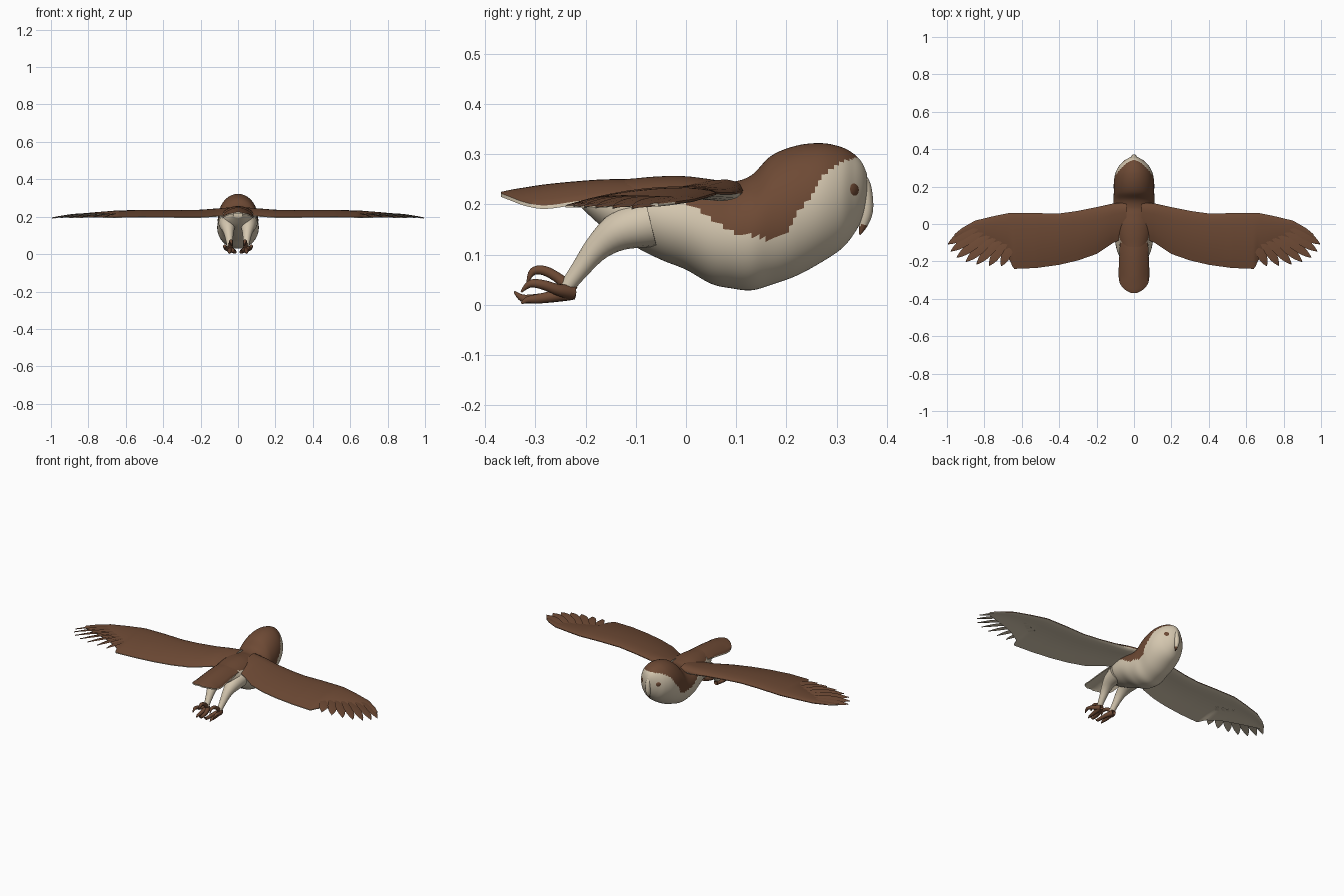
import bpy, bmesh, math
from mathutils import Vector

if "Cube" in bpy.data.objects:
    bpy.data.objects.remove(bpy.data.objects["Cube"])


def material(name, rgb):
    m = bpy.data.materials.new(name)
    m.diffuse_color = (*rgb, 1)
    m.use_nodes = True
    m.node_tree.nodes["Principled BSDF"].inputs["Base Color"].default_value = m.diffuse_color
    return m


BROWN = material("brown plumage", (0.155, 0.068, 0.035))
CREAM = material("cream plumage", (0.66, 0.57, 0.43))


def interp(table, t):
    """Piecewise linear lookup in rows of (t, values...)."""
    if t <= table[0][0]:
        return table[0][1:]
    for a, b in zip(table, table[1:]):
        if t <= b[0]:
            f = (t - a[0]) / (b[0] - a[0])
            return [p + (q - p) * f for p, q in zip(a[1:], b[1:])]
    return table[-1][1:]


def smooth_rows(rows, n):
    """Catmull-Rom refinement of a table of rows."""
    out = []
    for i in range(len(rows) - 1):
        p = [rows[max(0, min(len(rows) - 1, i + k))] for k in (-1, 0, 1, 2)]
        for s in range(n):
            t = s / n
            out.append([0.5 * (2 * b + (c - a) * t + (2 * a - 5 * b + 4 * c - d) * t * t
                               + (3 * b - a - 3 * c + d) * t ** 3) for a, b, c, d in zip(*p)])
    out.append(list(rows[-1]))
    return out


def loft(name, strips, brown_rule, mirror=False, angle=50):
    """Skin each list of closed rings; brown_rule(face) picks the colour."""
    bm = bmesh.new()
    for rings in strips:
        vr = [[bm.verts.new(p) for p in r] for r in rings]
        n = len(vr[0])
        for a, b in zip(vr, vr[1:]):
            for j in range(n):
                bm.faces.new((a[j], a[(j + 1) % n], b[(j + 1) % n], b[j]))
        bm.faces.new(vr[0])
        bm.faces.new(vr[-1][::-1])
    bmesh.ops.recalc_face_normals(bm, faces=bm.faces)
    bm.normal_update()
    for f in bm.faces:
        f.material_index = 0 if brown_rule(f) else 1
    me = bpy.data.meshes.new(name)
    bm.to_mesh(me)
    bm.free()
    me.materials.append(BROWN)
    me.materials.append(CREAM)
    ob = bpy.data.objects.new(name, me)
    bpy.context.collection.objects.link(ob)
    bpy.ops.object.select_all(action='DESELECT')
    ob.select_set(True)
    bpy.context.view_layer.objects.active = ob
    bpy.ops.object.shade_smooth_by_angle(angle=math.radians(angle))
    if mirror:
        ob.modifiers.new("mirror", 'MIRROR').use_bisect_axis[0] = False
    return ob


def tube(rows, n=10, sub=4):
    """Rings along a path of (x, y, z, radius)."""
    rows = smooth_rows(rows, sub)
    rings = []
    for i, r in enumerate(rows):
        c = Vector(r[:3])
        d = (Vector(rows[min(i + 1, len(rows) - 1)][:3]) - Vector(rows[max(i - 1, 0)][:3])).normalized()
        u = Vector((1, 0, 0))
        u = (u - d * u.dot(d)).normalized()
        v = d.cross(u)
        rings.append([c + r[3] * (u * math.cos(k * math.tau / n) + v * math.sin(k * math.tau / n))
                      for k in range(n)])
    return rings


top_is_brown = lambda f: f.normal.z > 0
always = lambda f: True
never = lambda f: False

# Body and head: y, bottom z, top z, half width
body = [(-0.21, .195, .225, .025), (-.16, .15, .245, .058), (-.10, .115, .252, .083),
        (-.05, .09, .256, .098), (0, .07, .256, .107), (.05, .042, .25, .111),
        (.09, .033, .245, .111), (.13, .029, .258, .110), (.17, .04, .297, .108),
        (.22, .058, .317, .108), (.27, .085, .322, .100), (.31, .112, .314, .080),
        (.335, .142, .30, .054), (.35, .17, .284, .034), (.36, .20, .262, .014)]
rings = []
for y, zb, zt, w in smooth_rows(body, 7):
    zc, h = (zb + zt) / 2, (zt - zb) / 2
    rings.append([(w * math.cos(a), y, zc + h * math.sin(a))
                  for a in (k * math.tau / 64 for k in range(64))])
# Lower edge of the brown cloak: y, z
cloak = [(-.21, .215), (-.1, .225), (-.02, .215), (.03, .185), (.09, .145), (.16, .132), (.2, .138),
         (.22, .18), (.25, .22), (.28, .265), (.31, .285), (.345, .294), (.36, .30)]


def cloak_rule(f):
    c = f.calc_center_median()
    return c.z > interp(cloak, c.y)[0]


loft("body", [rings], cloak_rule)

# Tail: y, half width, top z, side droop
tail = [(-.10, .075, .25, .03), (-.16, .078, .25, .036), (-.22, .081, .246, .04),
        (-.28, .082, .24, .042), (-.32, .074, .234, .03), (-.35, .05, .229, .014), (-.368, .018, .225, .003)]
rings = []
for y, w, z, d in smooth_rows(tail, 4):
    ts = [-1 + k / 6 for k in range(13)]
    up = [(w * t, y, z - d * t * t) for t in ts]
    rings.append(up + [(x, yy, zz - .007) for x, yy, zz in up[::-1]])
loft("tail", [rings], top_is_brown)

# Wing: x, leading y, trailing y, leading z, thickness
wing = [(.04, .115, -.07, .228, .042), (.11, .11, -.10, .224, .038), (.20, .09, -.16, .222, .026),
        (.30, .07, -.195, .222, .022), (.40, .056, -.218, .223, .02), (.52, .058, -.235, .224, .019),
        (.645, .06, -.24, .222, .017), (.665, .059, -.19, .221, .016), (.75, .042, -.14, .216, .013),
        (.85, .018, -.105, .209, .010), (.92, -.022, -.085, .203, .007), (.96, -.055, -.075, .199, .004)]
us = [(k / 10) ** 1.4 for k in range(11)]
rings = []
for i in range(93):
    x = .04 + .01 * i
    yl, yt, z, t = interp(wing, x)
    droop = .026 * min(1, (yl - yt) / .25)

    def pt(u, side):
        mid = z - droop * u + .012 * math.sin(math.pi * u) * min(1, (yl - yt) / .25)
        half = t * .5 * (min(1, math.sqrt(u * 6)) * (1 - u) ** .6) + .002
        return (x, yl + (yt - yl) * u, mid + side * half)
    rings.append([pt(u, 1) for u in us] + [pt(u, -1) for u in us[::-1]])
loft("wing", [rings], lambda f: f.normal.z > 0 or f.normal.y > .85, mirror=True)

# Flight feathers fanned around the wing tip: base x, base y, tip x, tip y
feathers = [(.80, .015, .995, -.108), (.78, -.01, .98, -.146), (.75, -.03, .948, -.18), (.72, -.04, .90, -.203),
            (.69, -.05, .842, -.216), (.67, -.06, .775, -.223), (.64, -.07, .71, -.225)]
blade = [(0, .012), (.3, .023), (.6, .025), (.8, .019), (.93, .009), (1, .001)]
strips = []
for i, (bx, by, tx, ty) in enumerate(feathers):
    b, e = Vector((bx, by, .213)), Vector((tx, ty, .193 + .001 * i))
    side = (e - b).cross(Vector((0, 0, 1))).normalized()
    side.z = .22                      # overlapped blades are slightly twisted
    strip = []
    for t, w in smooth_rows(blade, 3):
        c = b.lerp(e, t) + Vector((0, 0, .006 * math.sin(math.pi * t)))
        strip.append([c - side * w, c + Vector((0, 0, .003)), c + side * w, c - Vector((0, 0, .003))])
    strips.append(strip)
loft("flight_feathers", strips, top_is_brown, mirror=True)

# Legs trailing behind
leg = [(.055, -.07, .165, .05), (.054, -.13, .148, .04), (.05, -.175, .115, .027),
       (.046, -.21, .072, .019), (.043, -.237, .036, .015)]
loft("leg", [tube(leg, 16)], never, mirror=True)

# Feet: curled toes of x, y, z, radius
ankle = (.043, -.228, .025, .016)
toes = [[ankle, (.025, -.26, .017, .012), (.018, -.30, .012, .010), (.017, -.325, .013, .008), (.018, -.342, .026, .002)],
        [ankle, (.045, -.265, .017, .012), (.045, -.295, .012, .010), (.045, -.315, .01, .007), (.045, -.328, .003, .002)],
        [ankle, (.062, -.255, .03, .012), (.07, -.285, .04, .010), (.07, -.31, .042, .008), (.068, -.328, .026, .002)],
        [ankle, (.04, -.25, .05, .011), (.038, -.282, .068, .010), (.036, -.305, .066, .008), (.036, -.316, .045, .002)]]
loft("foot", [tube(t) for t in toes], always, mirror=True)

# Eyes set in the facial disc
eye = []
for k in range(13):
    a = math.pi * k / 12
    r, d = max(.001, math.sin(a)), math.cos(a)
    c, nrm = Vector((.049, .329, .228)), Vector((.68, .73, .05))
    u = Vector((-.73, .68, 0))
    eye.append([c + nrm * d * .010 + u * r * .021 * math.cos(q) + Vector((0, 0, 1)) * r * .018 * math.sin(q)
                for q in (j * math.tau / 16 for j in range(16))])
loft("eye", [eye], always, mirror=True)

# Facial ridge and hooked beak
ridge = [(0, .338, .27, .006), (0, .352, .245, .013), (0, .357, .215, .015), (0, .358, .185, .014),
         (0, .353, .16, .009), (0, .346, .14, .002)]
loft("beak", [tube(ridge, 12)], lambda f: f.calc_center_median().z < .158)
